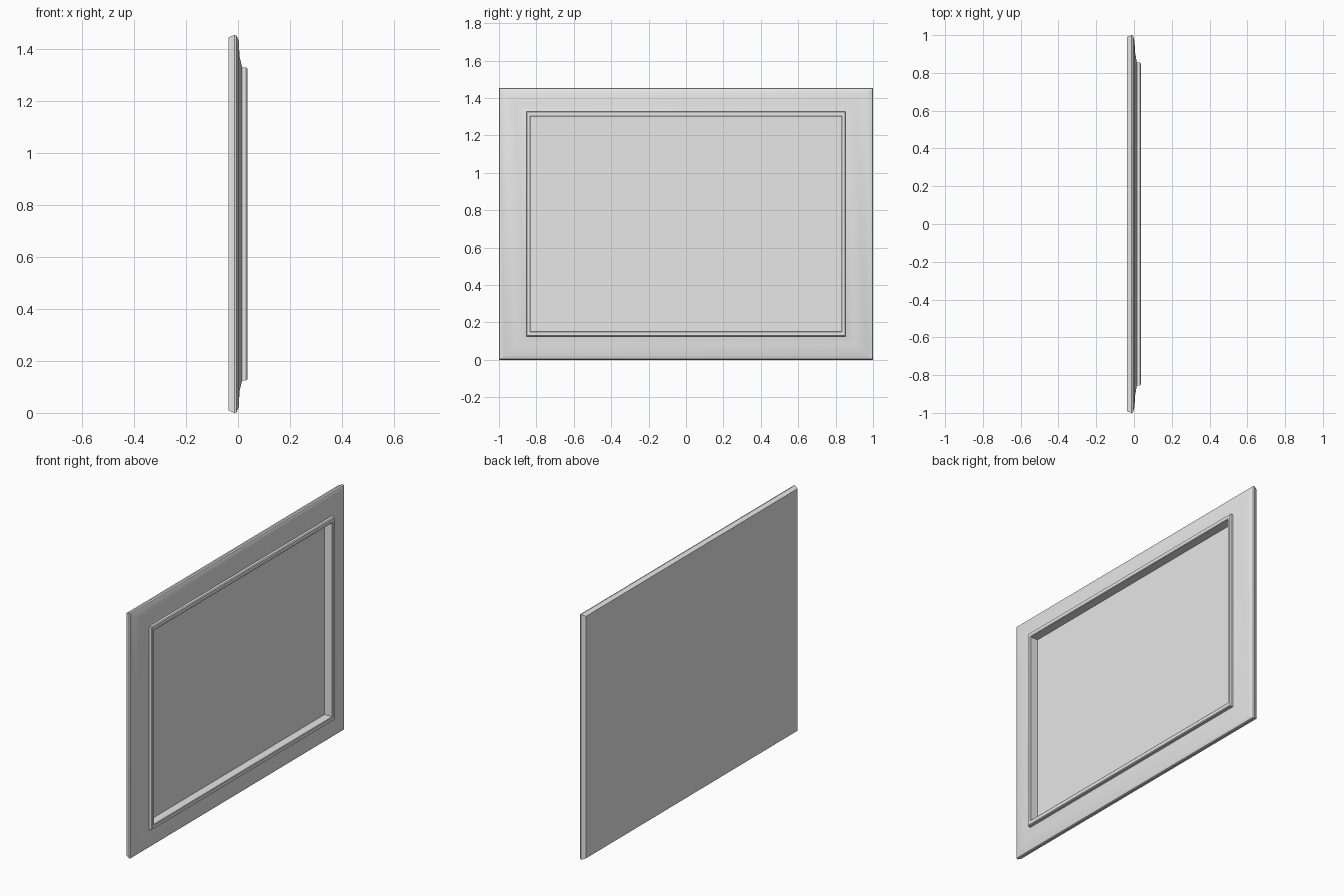
import bpy, bmesh, math

cube = bpy.data.objects.get("Cube")
if cube:
    bpy.data.objects.remove(cube)

HALF_WIDTH, HEIGHT = 1.0, 1.453

grey = bpy.data.materials.new("plain_grey")
grey.use_nodes = True
colour = (0.8, 0.8, 0.8, 1)
grey.diffuse_color = colour
grey.node_tree.nodes["Principled BSDF"].inputs["Base Color"].default_value = colour


def loft(name, profile, cap_back=False, cap_front=False):
    """Mitred rectangular sweep: each profile point is (side inset, top inset, x)."""
    bm = bmesh.new()
    rings = []
    for side, top, x in profile:
        y, low, high = HALF_WIDTH - side, top, HEIGHT - top
        rings.append([bm.verts.new((x, *p)) for p in
                      ((-y, low), (y, low), (y, high), (-y, high))])
    for a, b in zip(rings, rings[1:]):
        for i in range(4):
            j = (i + 1) % 4
            bm.faces.new((a[i], a[j], b[j], b[i]))
    if cap_back:
        bm.faces.new(rings[0][::-1])
    if cap_front:
        bm.faces.new(rings[-1])
    mesh = bpy.data.meshes.new(name)
    bm.to_mesh(mesh)
    bm.free()
    mesh.materials.append(grey)
    obj = bpy.data.objects.new(name, mesh)
    bpy.context.collection.objects.link(obj)
    bpy.ops.object.select_all(action='DESELECT')
    obj.select_set(True)
    bpy.context.view_layer.objects.active = obj
    bpy.ops.object.shade_smooth_by_angle(angle=math.radians(20))
    return obj


# Outer moulding: flat back, bevelled rim, gently dished face
loft("outer_moulding", [
    (0.010, 0.010, -0.037), (0, 0, -0.014), (0.003, 0.003, -0.005),
    (0.034, 0.024, 0.003), (0.095, 0.085, 0.006), (0.146, 0.125, 0.016),
], cap_back=True)

# Raised inner lip with a small chamfer, dropping back to the panel
loft("inner_lip", [
    (0.146, 0.125, 0.016), (0.146, 0.125, 0.031), (0.150, 0.129, 0.036),
    (0.165, 0.149, 0.036), (0.169, 0.153, 0.033), (0.169, 0.153, -0.015),
])

# Recessed flat panel
loft("recessed_panel", [(0.169, 0.153, -0.015)], cap_front=True)
